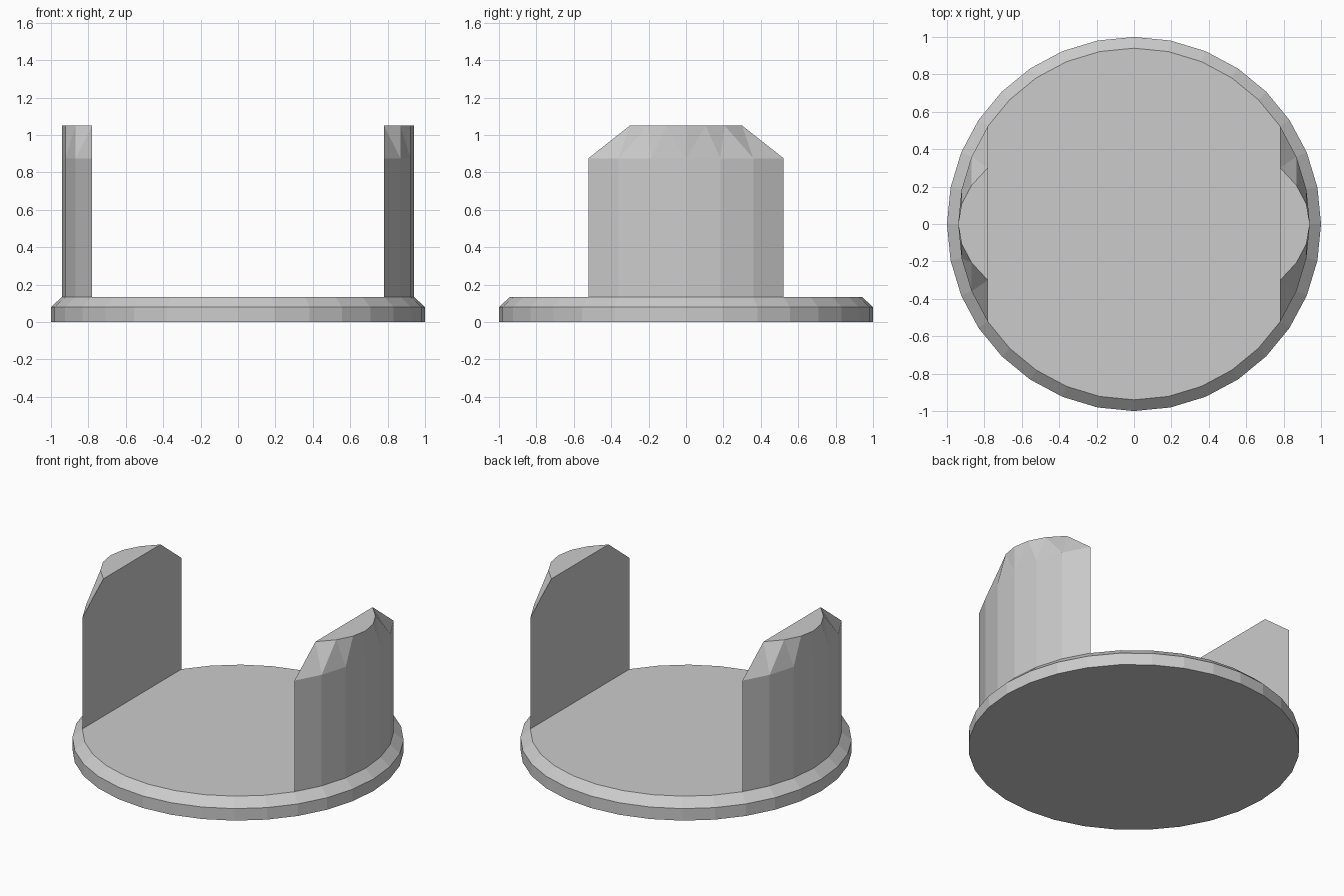
import bpy
import bmesh
from math import cos, sin, pi

if "Cube" in bpy.data.objects:
    bpy.data.objects.remove(bpy.data.objects["Cube"], do_unlink=True)

SIDES = 32
STEP = 2 * pi / SIDES
RIM = 0.94            # radius of the raised top of the base
BASE_TOP = 0.135

grey = bpy.data.materials.new("plain grey")
grey.use_nodes = True
colour = (0.6, 0.6, 0.6, 1)
grey.diffuse_color = colour
grey.node_tree.nodes["Principled BSDF"].inputs["Base Color"].default_value = colour


def arc(radius, first, last, z, y_scale=1.0):
    """Points on a circle, by step number, at one height."""
    return [(radius * cos(i * STEP), radius * sin(i * STEP) * y_scale, z)
            for i in range(first, last + 1)]


def loft(name, rings):
    """Closed solid skinned through rings of equal length."""
    bm = bmesh.new()
    loops = [[bm.verts.new(p) for p in ring] for ring in rings]
    n = len(loops[0])
    bm.faces.new(loops[0][::-1])
    bm.faces.new(loops[-1])
    for low, high in zip(loops, loops[1:]):
        for i in range(n):
            j = (i + 1) % n
            quad = [low[i], low[j], high[j], high[i]]
            twisted = abs((quad[1].co - quad[0].co).cross(
                quad[3].co - quad[0].co).dot(quad[2].co - quad[0].co)) > 1e-6
            if not twisted:
                bm.faces.new(quad)
            elif i < n // 2:
                # split towards the narrow end, mirrored about the middle
                bm.faces.new((quad[0], quad[1], quad[3]))
                bm.faces.new((quad[1], quad[2], quad[3]))
            else:
                bm.faces.new((quad[0], quad[1], quad[2]))
                bm.faces.new((quad[0], quad[2], quad[3]))
    bmesh.ops.recalc_face_normals(bm, faces=bm.faces)
    mesh = bpy.data.meshes.new(name)
    bm.to_mesh(mesh)
    bm.free()
    mesh.materials.append(grey)
    obj = bpy.data.objects.new(name, mesh)
    bpy.context.scene.collection.objects.link(obj)
    return obj


# Round base with a chamfered upper edge
loft("round_base", [arc(1, 0, SIDES - 1, 0),
                    arc(1, 0, SIDES - 1, 0.08),
                    arc(RIM, 0, SIDES - 1, BASE_TOP)])

# Two upright side walls, curved outside and flat inside, tapered at the top
for name, middle in (("left_wall", 0), ("right_wall", SIDES // 2)):
    span = (middle - 3, middle + 3)
    loft(name, [arc(RIM, *span, BASE_TOP),
                arc(RIM, *span, 0.875),
                arc(RIM, *span, 1.05, 0.575)])
